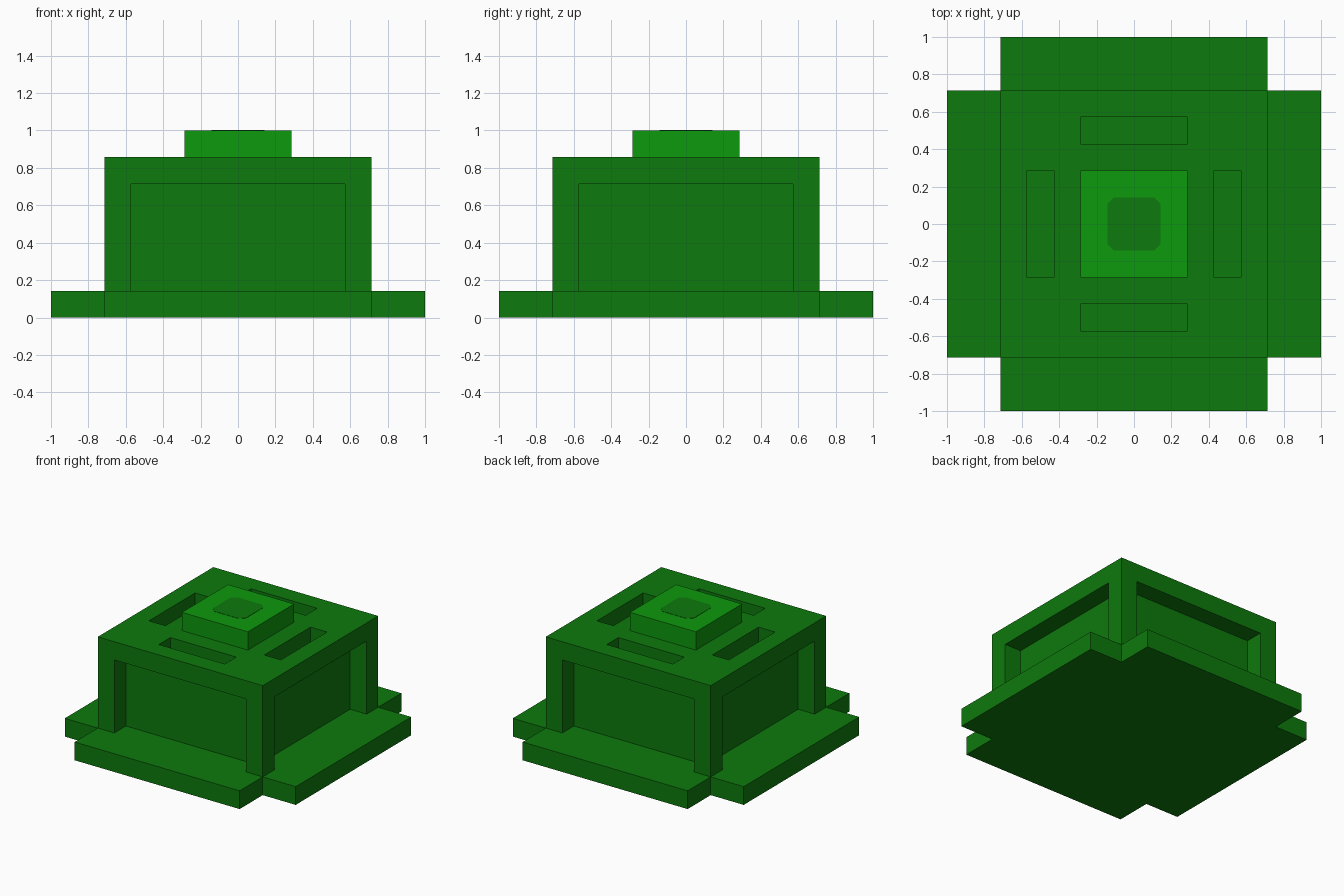
import bpy, bmesh

if "Cube" in bpy.data.objects:
    bpy.data.objects.remove(bpy.data.objects["Cube"])

U = 1 / 7  # the whole model sits on a grid of sevenths


def material(name, rgb):
    m = bpy.data.materials.new(name)
    m.diffuse_color = (*rgb, 1)
    m.use_nodes = True
    m.node_tree.nodes["Principled BSDF"].inputs["Base Color"].default_value = m.diffuse_color
    return m


DARK = material("dark green", (0.004, 0.195, 0.004))
BRIGHT = material("bright green", (0.004, 0.32, 0.004))


def finish(name, bm, mat):
    bmesh.ops.remove_doubles(bm, verts=bm.verts[:], dist=1e-5)
    mesh = bpy.data.meshes.new(name)
    bm.to_mesh(mesh)
    bm.free()
    mesh.materials.append(mat)
    bpy.context.collection.objects.link(bpy.data.objects.new(name, mesh))


def block_solid(name, cuts, zs, filled, mat):
    """Outer skin of the grid cells (same cuts in x and y) for which filled(x, y, z) holds."""
    axes = (cuts, cuts, zs)
    size = [len(a) - 1 for a in axes]

    def solid(c):
        if any(i < 0 or i >= n for i, n in zip(c, size)):
            return False
        return filled(*[(a[i] + a[i + 1]) / 2 for a, i in zip(axes, c)])

    bm = bmesh.new()
    for c in [(i, j, k) for i in range(size[0]) for j in range(size[1]) for k in range(size[2])]:
        if not solid(c):
            continue
        for ax in range(3):
            for side in (0, 1):
                nb = list(c)
                nb[ax] += 2 * side - 1
                if solid(nb):
                    continue
                a, b = (ax + 1) % 3, (ax + 2) % 3
                loop = [(0, 0), (1, 0), (1, 1), (0, 1)]
                verts = []
                for s, t in (loop if side else loop[::-1]):
                    p = list(c)
                    p[ax] += side
                    p[a] += s
                    p[b] += t
                    verts.append(bm.verts.new([axes[d][p[d]] * U for d in range(3)]))
                bm.faces.new(verts)
    finish(name, bm, mat)


# Cross-shaped foot plate
block_solid("base_plate", [-7, -5, 5, 7], [0, 1],
            lambda x, y, z: min(abs(x), abs(y)) < 5, DARK)


# Housing: inner core, corner posts, and a lid with four slots
def housing(x, y, z):
    near, far = sorted((abs(x), abs(y)))
    if z > 5:
        return not (3 < far < 4 and near < 2)
    return far < 4 or near > 4


block_solid("housing", [-5, -4, -3, -2, 2, 3, 4, 5], [1, 5, 6], housing, DARK)

# Raised button on the lid
block_solid("button", [-2, 2], [6, 7], lambda x, y, z: True, BRIGHT)

# Thin dark patch with clipped corners on the button
bm = bmesh.new()
a, b, h = U, U * 0.75, 0.002
outline = [(a, -b), (a, b), (b, a), (-b, a), (-a, b), (-a, -b), (-b, -a), (b, -a)]
face = bm.faces.new([bm.verts.new((x, y, 1)) for x, y in outline])
top = bmesh.ops.extrude_face_region(bm, geom=[face])
for v in top["geom"]:
    if isinstance(v, bmesh.types.BMVert):
        v.co.z += h
bmesh.ops.recalc_face_normals(bm, faces=bm.faces[:])
finish("button_patch", bm, DARK)
